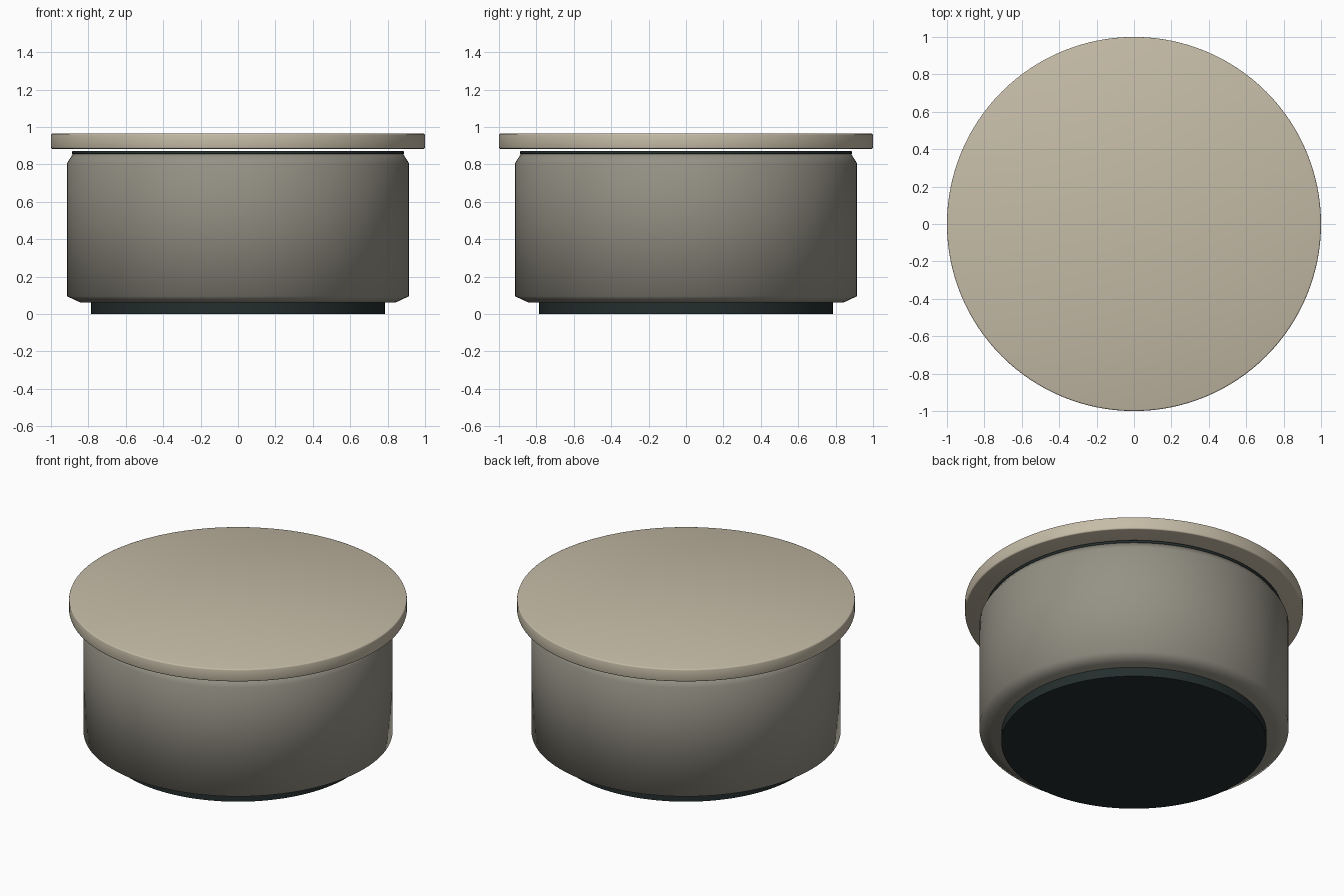
import bpy
import math

if "Cube" in bpy.data.objects:
    bpy.data.objects.remove(bpy.data.objects["Cube"])


def material(name, rgb):
    m = bpy.data.materials.new(name)
    m.diffuse_color = (*rgb, 1)
    m.use_nodes = True
    m.node_tree.nodes["Principled BSDF"].inputs["Base Color"].default_value = m.diffuse_color
    return m


lid_tan = material("warm beige", (0.56, 0.50, 0.385))
body_grey = material("taupe grey", (0.30, 0.285, 0.235))
dark = material("dark slate", (0.018, 0.027, 0.027))


def lathe(name, profile, mat, angle, sides=128):
    """Closed solid of revolution; profile is (radius, z) from bottom to top."""
    verts, faces = [], []
    for r, z in profile:
        for i in range(sides):
            a = 2 * math.pi * i / sides
            verts.append((r * math.cos(a), r * math.sin(a), z))
    for k in range(len(profile) - 1):
        for i in range(sides):
            j = (i + 1) % sides
            faces.append((k * sides + i, k * sides + j,
                          (k + 1) * sides + j, (k + 1) * sides + i))
    faces.append(tuple(reversed(range(sides))))
    top = (len(profile) - 1) * sides
    faces.append(tuple(range(top, top + sides)))
    mesh = bpy.data.meshes.new(name)
    mesh.from_pydata(verts, [], faces)
    mesh.materials.append(mat)
    obj = bpy.data.objects.new(name, mesh)
    bpy.context.collection.objects.link(obj)
    finish(obj, angle)
    return obj


def finish(obj, angle):
    bpy.ops.object.select_all(action='DESELECT')
    obj.select_set(True)
    bpy.context.view_layer.objects.active = obj
    bpy.ops.object.shade_smooth_by_angle(angle=math.radians(angle))


# Recessed plinth
lathe("base", [(0.785, 0), (0.785, 0.065)], dark, 40)

# Drum with chamfered rims
lathe("drum", [(0.84, 0.06), (0.915, 0.095), (0.915, 0.805), (0.88, 0.86)], body_grey, 75)

# Thin dark piping around the top of the drum
bpy.ops.mesh.primitive_torus_add(major_radius=0.879, minor_radius=0.01,
                                 major_segments=128, minor_segments=10,
                                 location=(0, 0, 0.863))
piping = bpy.context.object
piping.name = "piping"
piping.data.materials.append(dark)
finish(piping, 60)

# Overhanging lid with softened edges
lathe("lid", [(0.993, 0.883), (0.998, 0.885), (1.0, 0.891), (1.0, 0.956),
              (0.998, 0.962), (0.993, 0.964)], lid_tan, 50)
